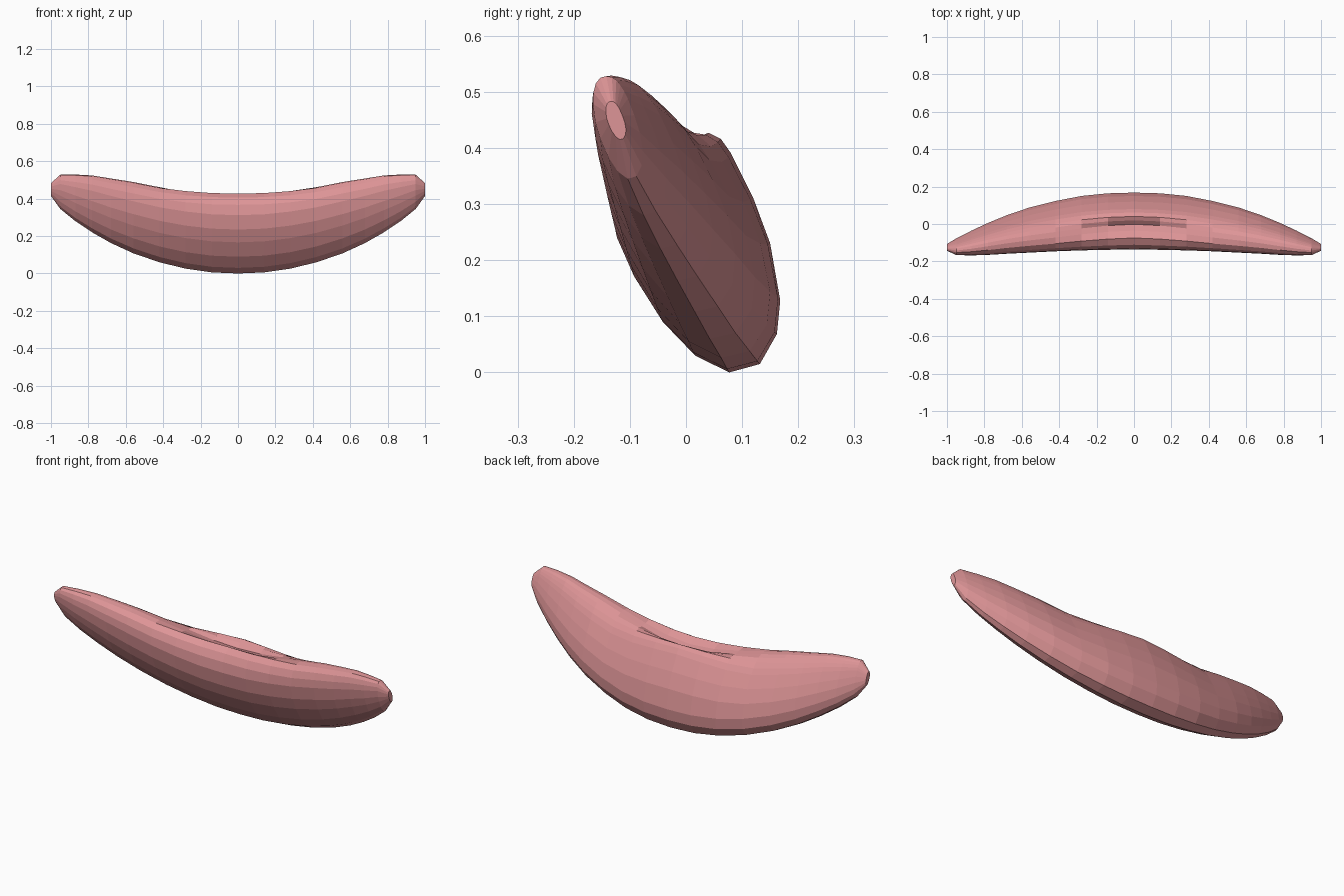
import bpy, bmesh

if "Cube" in bpy.data.objects:
    bpy.data.objects.remove(bpy.data.objects["Cube"])

# Cross-section of the middle, as fractions (across, up) of its bounding box
MID = [(.70, 0), (.50, .07), (.31, .21), (.15, .39), (.05, .55), (0, .73),
       (.02, .86), (.08, .95), (.20, 1), (.33, .94), (.44, .92), (.51, .97),
       (.58, 1), (.65, .975), (.71, .915), (.84, .73), (.94, .54), (1, .30),
       (.98, .16), (.88, .035)]
# Cross-section near the tips: same points, without the groove on top
TIP = [(.70, 0), (.50, .07), (.31, .21), (.15, .39), (.05, .55), (0, .73),
       (.01, .84), (.06, .93), (.15, .985), (.27, 1), (.38, .99), (.47, .96),
       (.55, .91), (.63, .85), (.70, .78), (.83, .62), (.94, .45), (1, .27),
       (.98, .13), (.87, .025)]
# x, lowest z, highest z, front y, back y
STATIONS = [(0, .0, .427, -.135, .168), (.14, .006, .431, -.138, .164),
            (.28, .026, .444, -.141, .150), (.42, .060, .463, -.146, .123),
            (.56, .108, .489, -.153, .088), (.68, .163, .508, -.159, .047),
            (.78, .220, .524, -.165, .006), (.87, .280, .529, -.168, -.036),
            (.95, .345, .528, -.166, -.077), (1, .415, .483, -.143, -.107)]


def ring(bm, x, z0, z1, y0, y1):
    """One cross-section; the groove fades out away from the middle."""
    t = min(1, abs(x) / .5)
    t = t * t * (3 - 2 * t)
    verts = []
    for (a, b), (c, d) in zip(MID, TIP):
        u, v = a + (c - a) * t, b + (d - b) * t
        verts.append(bm.verts.new((x, y0 + u * (y1 - y0), z0 + v * (z1 - z0))))
    return verts


# Curved lip body, lofted from tip to tip
bm = bmesh.new()
left = [(-s[0],) + s[1:] for s in reversed(STATIONS[1:])]
rings = [ring(bm, *s) for s in left + STATIONS]
n = len(MID)
for a, b in zip(rings, rings[1:]):
    for i in range(n):
        j = (i + 1) % n
        bm.faces.new((a[i], a[j], b[j], b[i]))
bm.faces.new(rings[0])
bm.faces.new(rings[-1])
bmesh.ops.recalc_face_normals(bm, faces=bm.faces)
mesh = bpy.data.meshes.new("lower_lip")
bm.to_mesh(mesh)
bm.free()
lip = bpy.data.objects.new("lower_lip", mesh)
bpy.context.collection.objects.link(lip)

pink = bpy.data.materials.new("soft pink")
pink.diffuse_color = (.73, .30, .31, 1)
pink.use_nodes = True
pink.node_tree.nodes["Principled BSDF"].inputs["Base Color"].default_value = pink.diffuse_color
mesh.materials.append(pink)
